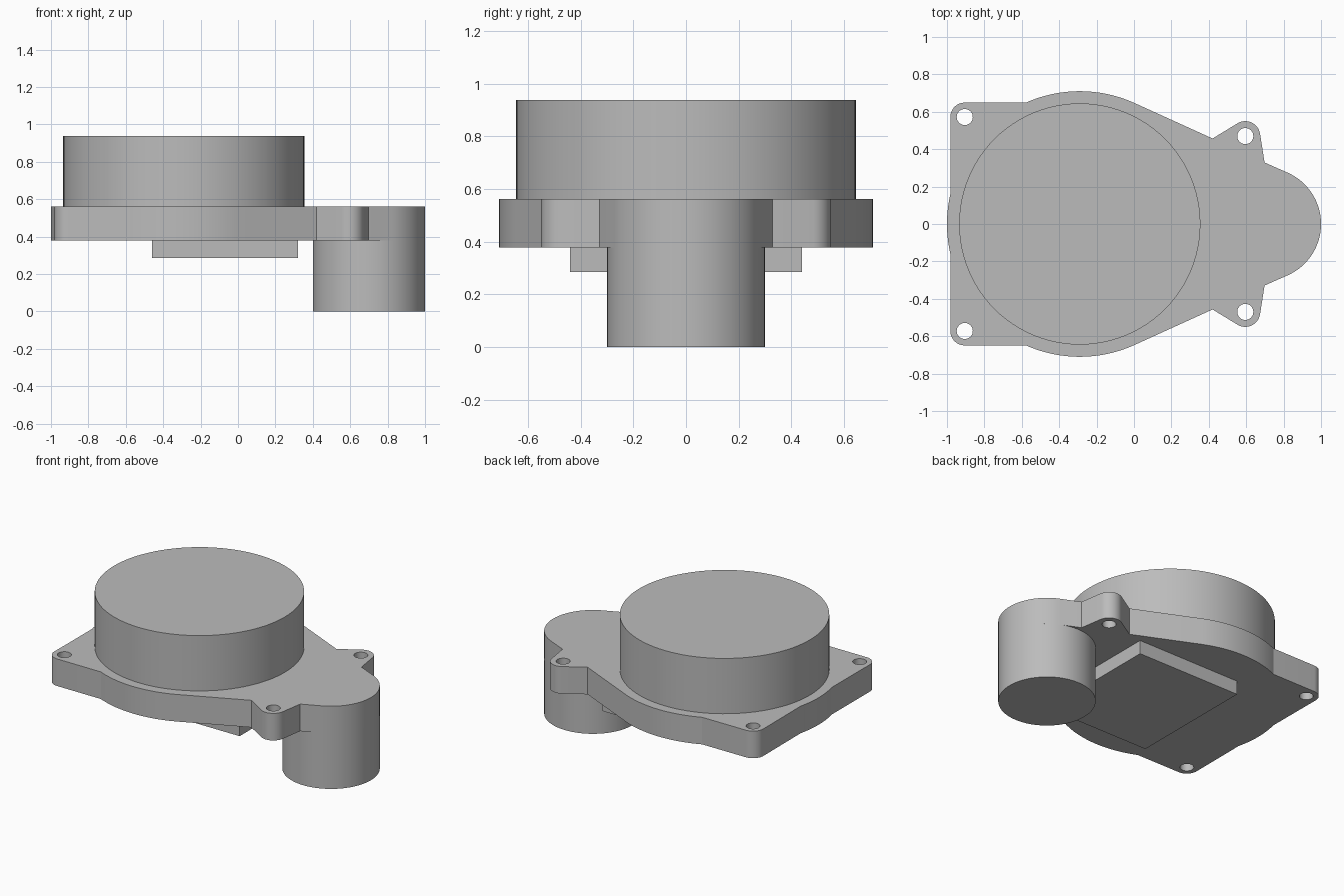
import bpy, bmesh
from math import radians, cos, sin

cube = bpy.data.objects.get("Cube")
if cube:
    bpy.data.objects.remove(cube, do_unlink=True)

grey = bpy.data.materials.new("plain grey")
grey.use_nodes = True
COLOUR = (0.5, 0.5, 0.5, 1)
grey.diffuse_color = COLOUR
grey.node_tree.nodes["Principled BSDF"].inputs["Base Color"].default_value = COLOUR

DRUM_X, DRUM_R, DISC_R = -0.29, 0.645, 0.71
MOTOR_X, MOTOR_R = 0.7, 0.3
PLATE_Z, PLATE_TOP, DRUM_TOP = 0.378, 0.562, 0.938
HOLES = [(-0.905, 0.572), (0.595, 0.47)]


def arc(cx, cy, r, start, end, steps):
    angles = [radians(start + (end - start) * i / steps) for i in range(steps + 1)]
    return [(cx + r * cos(a), cy + r * sin(a)) for a in angles]


def prism(name, outline, z0, z1):
    """Extrude a flat outline between two heights."""
    bm = bmesh.new()
    face = bm.faces.new([bm.verts.new((x, y, z0)) for x, y in outline])
    top = bmesh.ops.extrude_face_region(bm, geom=[face])["geom"]
    bmesh.ops.translate(bm, vec=(0, 0, z1 - z0),
                        verts=[v for v in top if isinstance(v, bmesh.types.BMVert)])
    bmesh.ops.recalc_face_normals(bm, faces=bm.faces)
    mesh = bpy.data.meshes.new(name)
    bm.to_mesh(mesh)
    bm.free()
    mesh.materials.append(grey)
    obj = bpy.data.objects.new(name, mesh)
    bpy.context.collection.objects.link(obj)
    return obj


def smooth(obj):
    bpy.ops.object.select_all(action='DESELECT')
    obj.select_set(True)
    bpy.context.view_layer.objects.active = obj
    bpy.ops.object.shade_smooth_by_angle(angle=radians(20))


def circle(cx, cy, r, steps):
    return arc(cx, cy, r, 0, 360, steps)[:-1]


# Mounting plate: half outline from the left tip to the right tip, then mirrored
half = arc(DRUM_X, 0, DISC_R, 180, 166.4, 6)
half += arc(*HOLES[0], 0.077, 180, 90, 12)
half += arc(DRUM_X, 0, DISC_R, 113.8, 65.5, 24)
half += [(0.42, 0.457)]
half += arc(*HOLES[1], 0.08, 121.6, 10, 16)
half += [(0.698, 0.329)]
half += arc(MOTOR_X, 0, MOTOR_R, 65.5, 0, 24)
outline = half + [(x, -y) for x, y in half[-2:0:-1]]
plate = prism("mounting_plate", outline, PLATE_Z, PLATE_TOP)

# Screw holes through the plate
for x, y in HOLES:
    for side in (1, -1):
        cutter = prism("screw_hole_cutter", circle(x, y * side, 0.043, 32), 0.3, 0.65)
        cutter.hide_render = True
        cut = plate.modifiers.new("screw_hole", 'BOOLEAN')
        cut.operation, cut.solver, cut.object = 'DIFFERENCE', 'EXACT', cutter
        bpy.context.view_layer.objects.active = plate
        bpy.ops.object.modifier_apply(modifier=cut.name)
        bpy.data.objects.remove(cutter, do_unlink=True)
smooth(plate)

# Round drum on top and motor can below
smooth(prism("drum", circle(DRUM_X, 0, DRUM_R, 96), PLATE_TOP, DRUM_TOP))
smooth(prism("motor_can", circle(MOTOR_X, 0, MOTOR_R, 96), 0, PLATE_Z))

# Square pad under the plate
pad = [(-0.46, -0.44), (0.32, -0.44), (0.32, 0.44), (-0.46, 0.44)]
prism("underside_pad", pad, 0.285, PLATE_Z)
